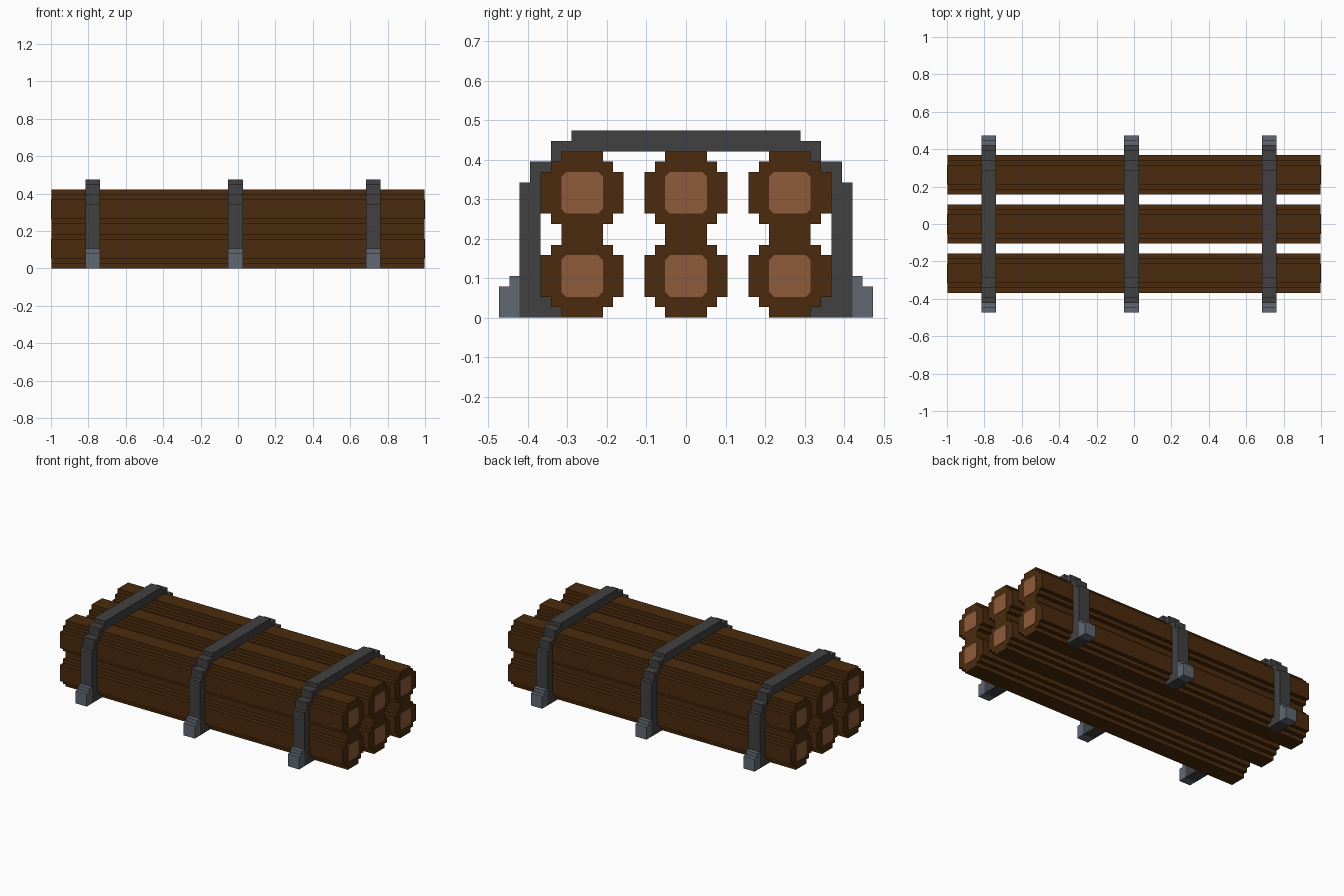
import bpy, bmesh

cube = bpy.data.objects.get("Cube")
if cube:
    bpy.data.objects.remove(cube, do_unlink=True)

U = 2 / 76  # one block of the stepped grid


def material(name, rgb):
    m = bpy.data.materials.new(name)
    m.use_nodes = True
    m.diffuse_color = (*rgb, 1)
    bsdf = next(n for n in m.node_tree.nodes if n.type == 'BSDF_PRINCIPLED')
    bsdf.inputs["Base Color"].default_value = (*rgb, 1)
    bsdf.inputs["Roughness"].default_value = 0.9
    return m


BARK = material("bark brown", (0.069, 0.024, 0.004))
CORE = material("cut wood", (0.275, 0.107, 0.045))
IRON = material("dark iron", (0.053, 0.053, 0.053))
STEEL = material("grey steel", (0.119, 0.138, 0.171))


def prism(name, profile, x0, x1, mat):
    """Extrude a (y, z) outline, in blocks, along x from x0 to x1."""
    bm = bmesh.new()
    face = bm.faces.new([bm.verts.new((x0 * U, y * U, z * U)) for y, z in profile])
    new = bmesh.ops.extrude_face_region(bm, geom=[face])["geom"]
    verts = [g for g in new if isinstance(g, bmesh.types.BMVert)]
    bmesh.ops.translate(bm, verts=verts, vec=((x1 - x0) * U, 0, 0))
    bmesh.ops.recalc_face_normals(bm, faces=bm.faces)
    mesh = bpy.data.meshes.new(name)
    bm.to_mesh(mesh)
    bm.free()
    mesh.materials.append(mat)
    obj = bpy.data.objects.new(name, mesh)
    bpy.context.collection.objects.link(obj)
    return obj


def ring(quarter, cy, cz):
    """Mirror a quarter outline (from +y axis to +z axis) into a closed one."""
    half = quarter + [(-y, z) for y, z in reversed(quarter)]
    full = half + [(-y, -z) for y, z in half]
    return [(cy + y, cz + z) for y, z in full]


# Logs: stepped round section, with a paler plate on each sawn end
LOG = [(4, 2), (3, 2), (3, 3), (2, 3), (2, 4)]
HEART = [(2, 1.55), (1.55, 2)]
PLATE = 0.1
for row, cz in (("lower", 4), ("upper", 12)):
    for col, cy in (("front", -10), ("middle", 0), ("back", 10)):
        tag = f"{row}_{col}"
        prism(f"log_{tag}", ring(LOG, cy, cz), -38 + PLATE, 38 - PLATE, BARK)
        prism(f"log_end_left_{tag}", ring(HEART, cy, cz), 38 - PLATE, 38, CORE)
        prism(f"log_end_right_{tag}", ring(HEART, cy, cz), -38, -38 + PLATE, CORE)

# Straps: stepped arch hugging the stack, from the +y foot over the top
OUTER = [(16, 0), (16, 13), (15, 13), (15, 15), (13, 15), (13, 17), (11, 17), (11, 18)]
INNER = [(12, 16), (12, 15), (13, 15), (13, 14), (14, 14), (14, 2),
         (13, 2), (13, 1), (12, 1), (12, 0)]
ARCH = (OUTER + [(-y, z) for y, z in reversed(OUTER)]
        + [(-y, z) for y, z in reversed(INNER)] + INNER)
FOOT = [(16, 0), (18, 0), (18, 3), (17, 3), (17, 4), (16, 4)]
for tag, x in (("right", -31), ("middle", -2), ("left", 26)):
    prism(f"strap_{tag}", ARCH, x, x + 3, IRON)
    # Anchor feet on both sides
    for side, s in (("front", -1), ("back", 1)):
        prism(f"strap_foot_{tag}_{side}", [(s * y, z) for y, z in FOOT], x, x + 3, STEEL)
